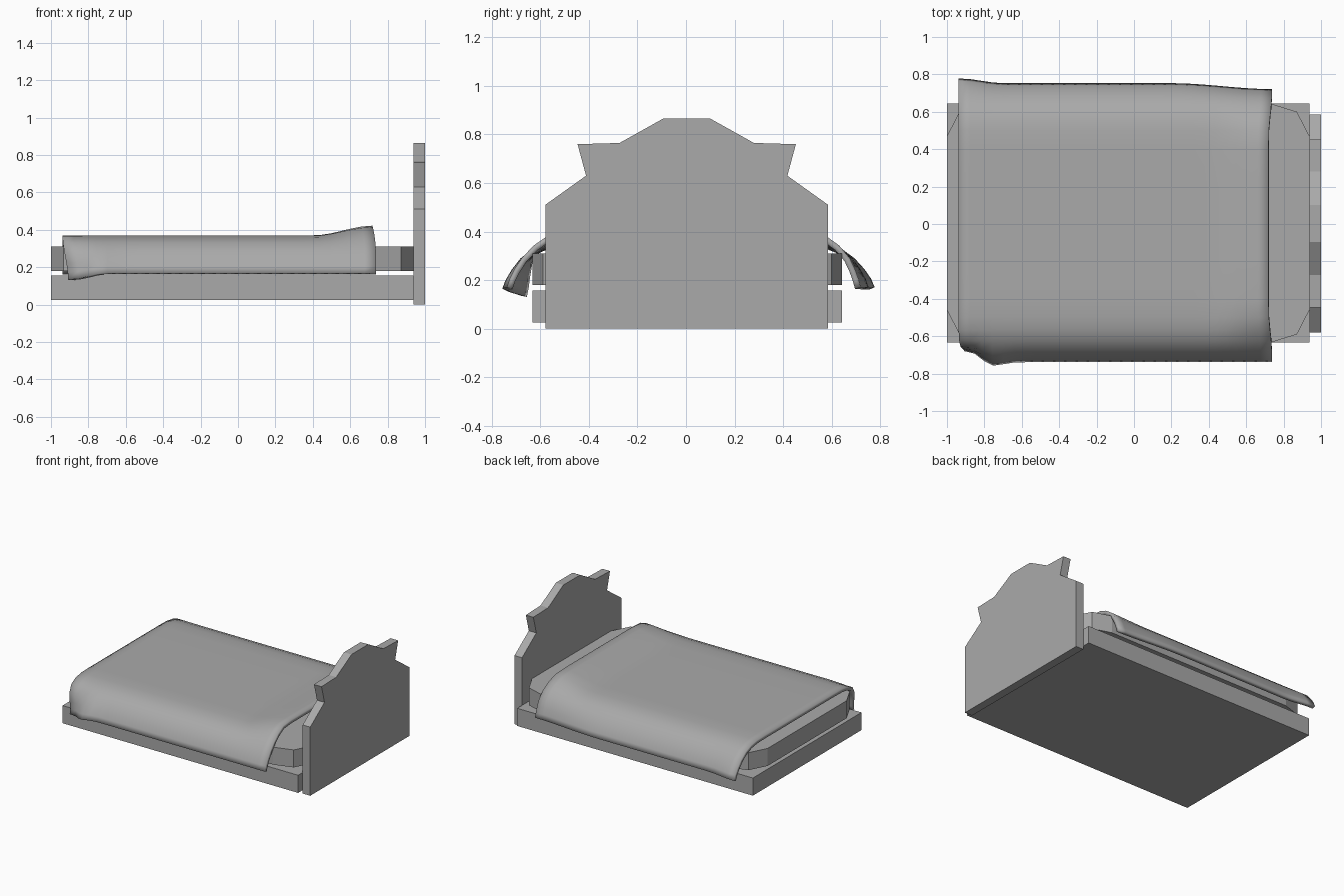
import bpy, bmesh, math

cube = bpy.data.objects.get("Cube")
if cube:
    bpy.data.objects.remove(cube, do_unlink=True)

grey = bpy.data.materials.new("plain grey")
grey.use_nodes = True
COLOUR = (0.4, 0.4, 0.4, 1)
grey.diffuse_color = COLOUR
grey.node_tree.nodes["Principled BSDF"].inputs["Base Color"].default_value = COLOUR


def add_object(name, bm):
    bmesh.ops.recalc_face_normals(bm, faces=bm.faces)
    mesh = bpy.data.meshes.new(name)
    bm.to_mesh(mesh)
    bm.free()
    mesh.materials.append(grey)
    obj = bpy.data.objects.new(name, mesh)
    bpy.context.collection.objects.link(obj)
    return obj


def prism(name, outline, depth):
    """Extrude a closed outline of 3D points along the depth vector."""
    bm = bmesh.new()
    face = bm.faces.new([bm.verts.new(p) for p in outline])
    top = bmesh.ops.extrude_face_region(bm, geom=[face])["geom"]
    bmesh.ops.translate(bm, vec=depth, verts=[v for v in top if isinstance(v, bmesh.types.BMVert)])
    return add_object(name, bm)


def smoothstep(a, b, t):
    t = min(max((t - a) / (b - a), 0), 1)
    return t * t * (3 - 2 * t)


HEAD, FOOT, MID_Y = 0.938, -1.0, 0.005

# Bed base
prism("bed_base", [(x, MID_Y + y, 0.025) for x, y in
      ((FOOT, -0.638), (HEAD, -0.638), (HEAD, 0.638), (FOOT, 0.638))], (0, 0, 0.131))

# Mattress with faceted corners
corner = [(0.0, 0.465), (0.067, 0.595), (0.205, 0.638)]
head_side = [(HEAD - d, y) for d, y in corner]
foot_side = [(FOOT + d, y) for d, y in reversed(corner)]
half = head_side + foot_side
outline = half + [(x, -y) for x, y in reversed(half)]
prism("mattress", [(x, MID_Y + y, 0.18) for x, y in outline], (0, 0, 0.13))

# Headboard with a stepped crest
crest = [(0.583, 0.0), (0.583, 0.51), (0.415, 0.63), (0.45, 0.76), (0.277, 0.765), (0.098, 0.865)]
outline = crest + [(-y, z) for y, z in reversed(crest)]
prism("headboard", [(HEAD, y + 0.003, z) for y, z in outline], (1 - HEAD, 0, 0))

# Blanket draped over both long sides
drape = [(0.0, 0.37), (0.2, 0.37), (0.4, 0.37), (0.5, 0.368), (0.57, 0.357), (0.63, 0.333),
         (0.68, 0.29), (0.71, 0.245), (0.73, 0.205), (0.742, 0.17)]
section = [(-y, z) for y, z in reversed(drape[1:])] + drape
COLUMNS = 28
bm = bmesh.new()
rows = []
for i in range(COLUMNS + 1):
    t = -0.938 + 1.675 * i / COLUMNS
    row = []
    for y, z in section:
        side = abs(y)
        hang = smoothstep(0.37, 0.17, z)
        lift = smoothstep(0.4, 0.74, t) * (1 - smoothstep(0.45, 0.7, side))
        foot = smoothstep(-0.7, -0.93, t) * hang
        x = t - 0.018 * lift
        z += 0.052 * lift
        if y > 0:
            # The back hem flares at the foot and tucks in at the head
            y += 0.025 * foot - 0.032 * smoothstep(0.2, 0.74, t) * hang + 0.008 * hang
        else:
            # The front hem bulges, then curls under at the foot
            y -= 0.03 * hang * math.exp(-((t + 0.78) / 0.08) ** 2)
            y += 0.06 * foot
            z -= 0.035 * foot
            x += 0.03 * foot
        row.append(bm.verts.new((x, y + 0.003, z)))
    rows.append(row)
for a, b in zip(rows, rows[1:]):
    for j in range(len(section) - 1):
        bm.faces.new((a[j], b[j], b[j + 1], a[j + 1]))
blanket = add_object("blanket", bm)
if blanket.data.polygons[len(section) // 2].normal.z < 0:
    blanket.data.flip_normals()
thick = blanket.modifiers.new("thickness", "SOLIDIFY")
thick.thickness = 0.025
thick.offset = -1
bpy.context.view_layer.objects.active = blanket
blanket.select_set(True)
bpy.ops.object.shade_smooth_by_angle(angle=math.radians(40))
